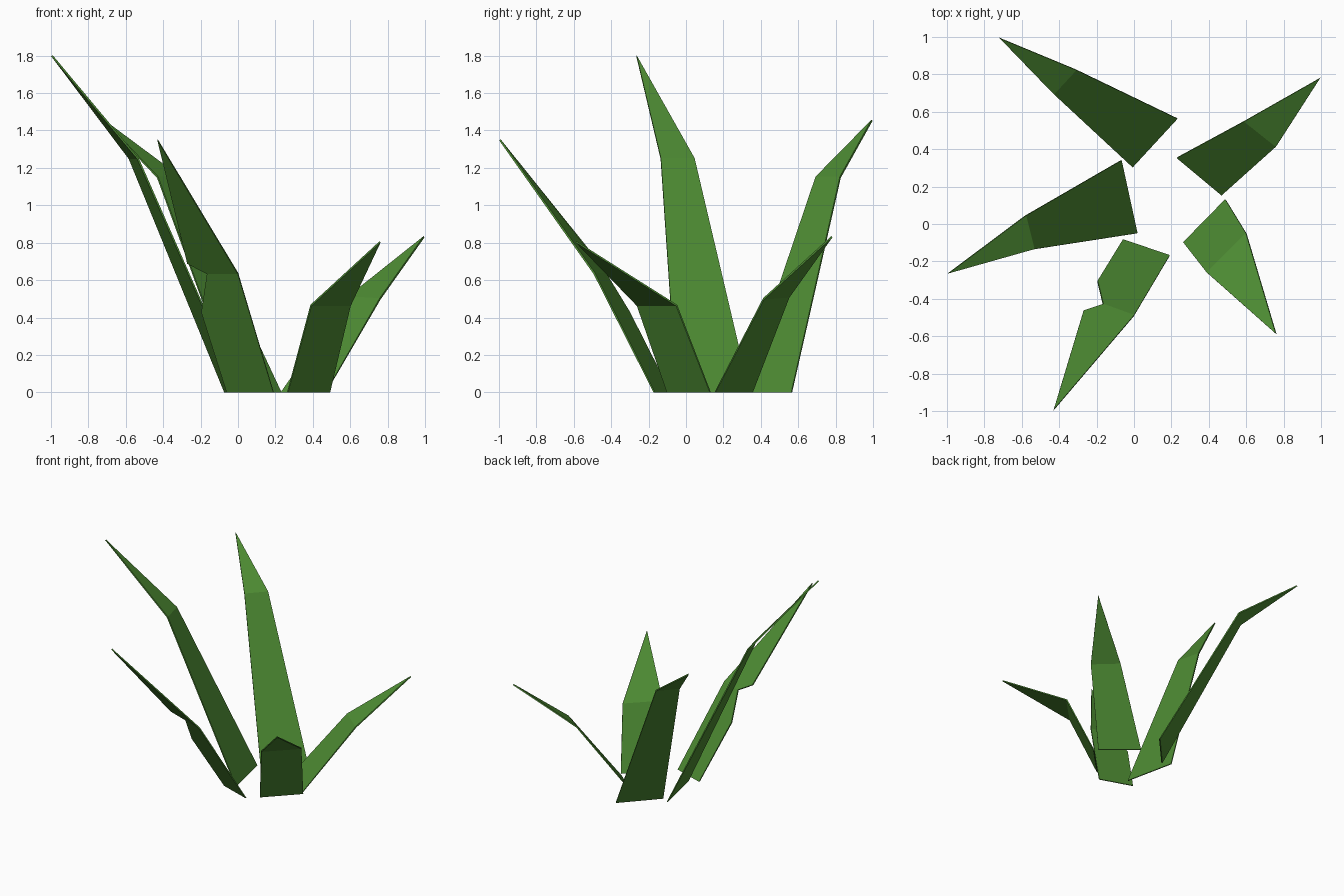
import bpy, bmesh
from mathutils import Vector

if "Cube" in bpy.data.objects:
    bpy.data.objects.remove(bpy.data.objects["Cube"])

THICK = 0.010

green = bpy.data.materials.new("leaf green")
green.diffuse_color = (0.075, 0.26, 0.033, 1)
green.use_nodes = True
green.node_tree.nodes["Principled BSDF"].inputs["Base Color"].default_value = green.diffuse_color


def blade(name, base, mid, tip, notch=None):
    """Thin folded leaf: base edge, crease edge, tip; optional torn left edge."""
    (b0, b1), (m0, m1) = base, mid
    pts = [b0, b1, m1, m0, tip]
    lower, upper = [0, 1, 2, 3], [3, 2, 4]
    if notch:                       # torn edge: a point below and above the crease
        pts += notch
        lower, upper = [0, 1, 2, 3, 5], [3, 2, 4, 6]
    pts = [Vector(p) for p in pts]
    n = ((pts[1] - pts[0]).cross(pts[2] - pts[0]).normalized()
         + (pts[2] - pts[3]).cross(pts[4] - pts[3]).normalized()).normalized()
    bm = bmesh.new()
    sides = []
    for s in (0.5, -0.5):           # front and back skins
        vs = []
        for p in pts:
            q = p + n * THICK * s
            q.z = p.z if p.z < 0.001 else q.z
            vs.append(bm.verts.new(q))
        sides.append(vs)
    for face in (lower, upper):
        for vs in sides:
            bm.faces.new([vs[i] for i in face])
    # rim joining both skins
    rim = [0, 1, 2, 4, 6, 3, 5] if notch else [0, 1, 2, 4, 3]
    a, b = sides
    for i, j in zip(rim, rim[1:] + rim[:1]):
        bm.faces.new((a[i], a[j], b[j], b[i]))
    bmesh.ops.recalc_face_normals(bm, faces=bm.faces)
    me = bpy.data.meshes.new(name)
    bm.to_mesh(me)
    bm.free()
    me.materials.append(green)
    bpy.context.collection.objects.link(bpy.data.objects.new(name, me))


# tall left leaf
blade("left_leaf", [(-0.07, 0.34, 0), (0.015, -0.05, 0)],
      [(-0.58, 0.045, 1.25), (-0.535, -0.135, 1.25)], (-0.995, -0.265, 1.8))
# back left leaf
blade("back_left_leaf", [(0.23, 0.565, 0), (-0.01, 0.305, 0)],
      [(-0.31, 0.825, 1.15), (-0.43, 0.695, 1.15)], (-0.72, 0.995, 1.455))
# back right leaf
blade("back_right_leaf", [(0.23, 0.355, 0), (0.47, 0.155, 0)],
      [(0.59, 0.55, 0.51), (0.76, 0.415, 0.50)], (0.995, 0.78, 0.832))
# short right leaf
blade("right_leaf", [(0.49, 0.13, 0), (0.265, -0.10, 0)],
      [(0.60, -0.05, 0.465), (0.39, -0.26, 0.465)], (0.76, -0.588, 0.805))
# front leaf with a torn edge
blade("front_leaf", [(-0.06, -0.085, 0), (0.19, -0.17, 0)],
      [(-0.165, -0.43, 0.635), (0.0, -0.49, 0.635)], (-0.43, -0.995, 1.35),
      notch=[(-0.195, -0.305, 0.43), (-0.27, -0.465, 0.69)])
